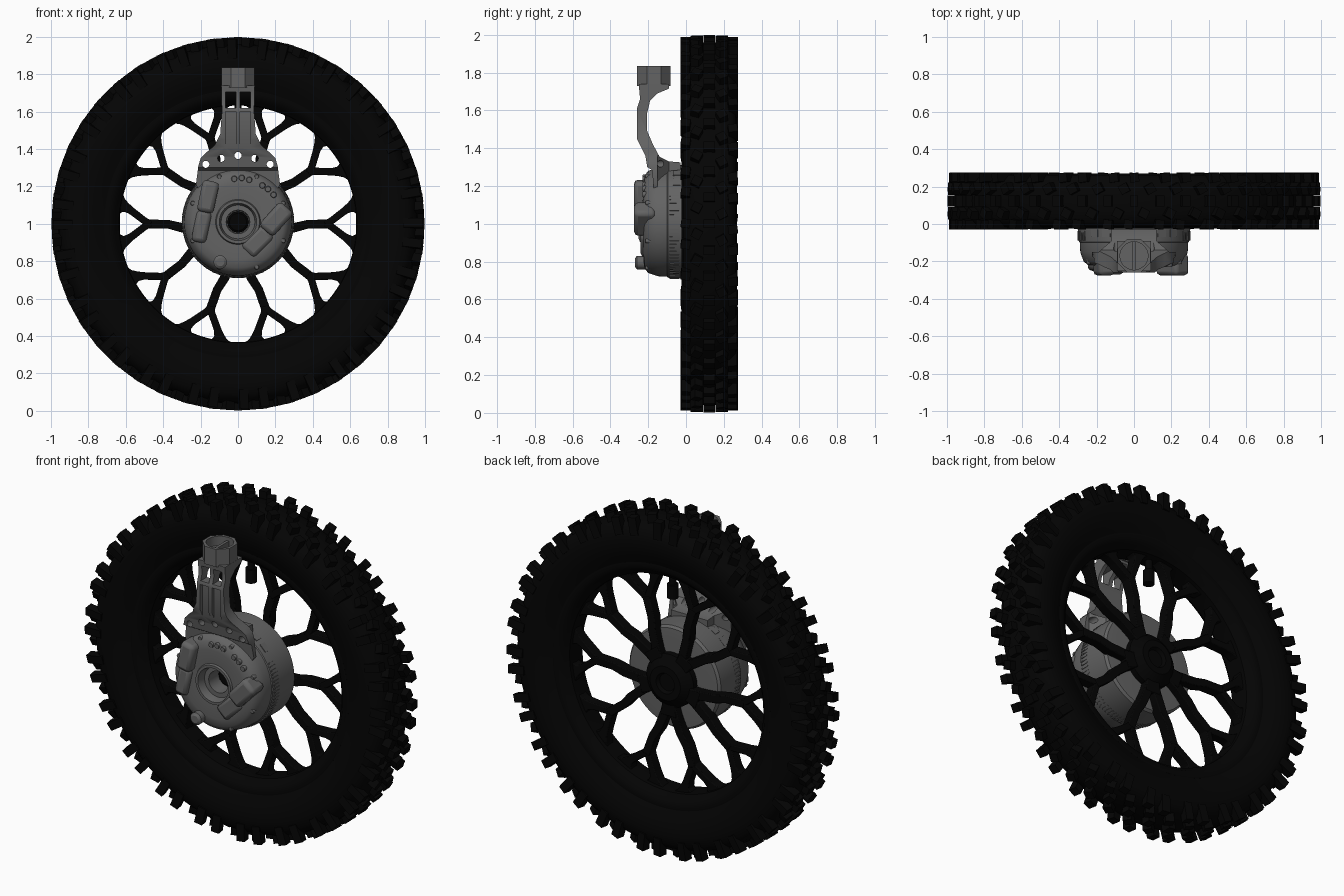
import bpy, bmesh, math
from math import sin, cos, pi, radians
from mathutils import Matrix, Vector

cube = bpy.data.objects.get("Cube")
if cube:
    bpy.data.objects.remove(cube)

def material(name, v, rough):
    m = bpy.data.materials.new(name)
    m.use_nodes = True
    m.diffuse_color = (v, v, v, 1)
    b = m.node_tree.nodes["Principled BSDF"]
    b.inputs["Base Color"].default_value = (v, v, v, 1)
    b.inputs["Roughness"].default_value = rough
    return m

RUBBER = material("black rubber", 0.0013, 0.9)
BLACK = material("black metal", 0.0011, 0.6)
GREY = material("cast grey", 0.125, 0.6)
MID = 0.123          # wheel centre plane in y
AXLE = 1.0           # wheel axle height

def finish(name, bm, mat, angle=35, bevel=0):
    bmesh.ops.remove_doubles(bm, verts=bm.verts, dist=1e-5)
    bmesh.ops.recalc_face_normals(bm, faces=bm.faces)
    me = bpy.data.meshes.new(name)
    bm.to_mesh(me)
    bm.free()
    me.materials.append(mat)
    for p in me.polygons:
        p.use_smooth = True
    me.set_sharp_from_angle(angle=radians(angle))
    ob = bpy.data.objects.new(name, me)
    bpy.context.collection.objects.link(ob)
    if bevel:
        b = ob.modifiers.new("bevel", "BEVEL")
        b.width, b.segments, b.limit_method = bevel, 2, "ANGLE"
    return ob

def revolve(name, prof, mat, segs=96, closed=False, cx=0, cz=AXLE):
    """Turn a (y, radius) profile around an axis parallel to y."""
    bm = bmesh.new()
    rings = [[bm.verts.new((cx + r * cos(2 * pi * i / segs), y, cz + r * sin(2 * pi * i / segs)))
              for i in range(segs)] for y, r in prof]
    pairs = list(zip(rings, rings[1:])) + ([(rings[-1], rings[0])] if closed else [])
    for a, b in pairs:
        for i in range(segs):
            j = (i + 1) % segs
            bm.faces.new((a[i], a[j], b[j], b[i]))
    return finish(name, bm, mat)

def rod(name, cx, cz, r, y0, y1, mat, segs=16, top=0.8):
    return revolve(name, [(y1, 1e-6), (y1, r), (y0 + 0.01, r), (y0, r * top), (y0, 1e-6)],
                   mat, segs, cx=cx, cz=cz)

def prism(name, pts, plane, d0, d1, mat):
    """Extrude a 2D outline lying in the xz, yz or xy plane."""
    place = {"xz": lambda a, b, d: (a, d, b), "yz": lambda a, b, d: (d, a, b),
             "xy": lambda a, b, d: (a, b, d)}[plane]
    bm = bmesh.new()
    f = bm.faces.new([bm.verts.new(place(a, b, d0)) for a, b in pts])
    ext = bmesh.ops.extrude_face_region(bm, geom=[f])
    move = Vector(place(0, 0, d1 - d0))
    bmesh.ops.translate(bm, vec=move, verts=[g for g in ext["geom"] if isinstance(g, bmesh.types.BMVert)])
    return finish(name, bm, mat)

def add_box(bm, size, mat4):
    bmesh.ops.create_cube(bm, size=1, matrix=mat4 @ Matrix.Diagonal((*size, 1)))

def cut(ob, cutter, op="DIFFERENCE"):
    m = ob.modifiers.new("cut", "BOOLEAN")
    m.object, m.operation, m.solver = cutter, op, "EXACT"
    bpy.context.view_layer.update()
    me = bpy.data.meshes.new_from_object(ob.evaluated_get(bpy.context.evaluated_depsgraph_get()))
    ob.modifiers.clear()
    ob.data = me
    me.set_sharp_from_angle(angle=radians(35))
    bpy.data.objects.remove(cutter)

def rect(x0, x1, z0, z1):
    return [(x0, z0), (x1, z0), (x1, z1), (x0, z1)]

def mirrored(half, shift=0):
    return [(y + shift, r) for y, r in half] + [(shift - y, r) for y, r in reversed(half) if y]

# Tyre carcass and rim
revolve("tyre", mirrored([(.095, .69), (.108, .72), (.128, .76), (.143, .81), (.146, .86),
        (.138, .91), (.11, .942), (.06, .957), (0, .962)], MID), RUBBER, 128, True)
revolve("rim", mirrored([(0, .632), (.06, .636), (.08, .655), (.098, .67), (.108, .695), (.106, .715),
        (.08, .715), (0, .70)], MID), BLACK, 128, True)

# Tread blocks: centre, middle and shoulder rows, staggered differently on each side
bm = bmesh.new()
COUNT = 44
rows = [(0, .06, .045, .94, .998, 0, 0, 0)]
for s in (-1, 1):
    p = .12 * s
    rows += [(s * .066, .05, .05, .92, .996, .5 + p, s * 28, 0), (s * .125, .05, .048, .885, .988, p, s * 8, .1)]
for y, w, length, r0, r1, phase, yaw, jitter in rows:
    for i in range(COUNT):
        a = 2 * pi * (i + phase + (jitter if i % 2 else -jitter)) / COUNT
        m = (Matrix.Translation((0, MID + y, AXLE)) @ Matrix.Rotation(a, 4, "Y")
             @ Matrix.Translation((0, 0, (r0 + r1) / 2)) @ Matrix.Rotation(radians(yaw), 4, "Z"))
        add_box(bm, (length, w, r1 - r0), m)
finish("tread_blocks", bm, RUBBER)

# Spokes: five hub arms, each splitting into two forked spokes
def polar(r, deg):
    return Vector((r * cos(radians(deg)), r * sin(radians(deg))))

def strip(bm, pts, widths, y0, y1):
    rows = []
    for i, p in enumerate(pts):
        t = (pts[min(i + 1, len(pts) - 1)] - pts[max(i - 1, 0)]).normalized()
        n = Vector((-t.y, t.x)) * widths[i] / 2
        rows.append([bm.verts.new((q.x, y, AXLE + q.y)) for q, y in
                     ((p + n, y0), (p - n, y0), (p - n, y1), (p + n, y1))])
    for a, b in zip(rows, rows[1:]):
        for k in range(4):
            bm.faces.new((a[k], a[(k + 1) % 4], b[(k + 1) % 4], b[k]))
    bm.faces.new(rows[0])
    bm.faces.new(rows[-1][::-1])

bm = bmesh.new()
for k in range(5):
    mid = 270 + 72 * k
    strip(bm, [polar(.05, mid), polar(.12, mid), polar(.2, mid)], [.07, .085, .10], MID - .02, MID + .042)
    for s in (-1, 1):
        at = lambda r, d: polar(r, mid + s * d)
        strip(bm, [at(.10, 5), at(.19, 9), at(.30, 14), at(.37, 17.5), at(.49, 18)],
              [.05, .054, .05, .046, .048], MID - .021, MID + .04)
        for e in (-1, 1):
            strip(bm, [at(.465, 18), at(.50, 18 + e * 1.8), at(.575, 18 + e * 7.0), at(.605, 18 + e * 8.4),
                       at(.625, 18 + e * 8.8), at(.645, 18 + e * 9)], [.03, .038, .04, .052, .08, .14],
                  MID - .023, MID + .038)
finish("spokes", bm, BLACK, bevel=.005)

# Wheel hub and valve stem
revolve("wheel_hub", [(.06, 1e-6), (.06, .16), (.15, .155), (.168, .135), (.195, .10), (.195, .06),
        (.175, .05), (.175, 1e-6)], BLACK, 40, cz=1.005)
bm = bmesh.new()
for r, z0, z1 in ((.02, 1.54, 1.64), (.032, 1.49, 1.57)):
    bmesh.ops.create_cone(bm, cap_ends=True, segments=16, radius1=r, radius2=r, depth=z1 - z0,
                          matrix=Matrix.Translation((0, MID, (z0 + z1) / 2)))
finish("valve_stem", bm, BLACK)

# Motor drum with a stepped, recessed centre
CZ = 1.01
revolve("motor_drum", [(-.08, 1e-6), (-.08, .06), (-.185, .063), (-.185, .09), (-.222, .096), (-.234, .10),
        (-.234, .115), (-.222, .12), (-.226, .20), (-.22, .245), (-.2, .27), (-.15, .287), (-.10, .29),
        (-.095, .295), (-.03, .30), (.10, .30), (.114, .288), (.118, .24), (.118, 1e-6)], GREY, cz=CZ)
rod("axle_core", 0, CZ, .058, -.11, -.07, BLACK, 12)

# Cooling ribs round the lower drum and lugs over the top
bm = bmesh.new()
ribs = [(d, .007, .05, -.062) for d in range(152, 390, 4)] + [(d, .05, .04, -.05) for d in range(45, 140, 15)]
for d, w, depth, y in ribs:
    m = Matrix.Translation((0, y, CZ)) @ Matrix.Rotation(radians(90 - d), 4, "Y") @ Matrix.Translation((0, 0, .291))
    add_box(bm, (w, depth, .02), m)
finish("drum_ribs", bm, GREY)

# Raised housings on the front cover: x, z, width, length, tilt, front y
for name, x, z, w, length, tilt, y in (
        ("upper_left_cover", -.16, 1.145, .09, .17, 12, -.275), ("lower_left_cover", -.195, .985, .08, .17, 12, -.25),
        ("upper_right_cover", .205, 1.025, .10, .17, 42, -.275), ("lower_right_cover", .105, .905, .10, .16, 45, -.24)):
    bm = bmesh.new()
    add_box(bm, (w, -.16 - y, length), Matrix.Translation((x, (y - .16) / 2, z)) @ Matrix.Rotation(radians(tilt), 4, "Y"))
    finish(name, bm, GREY, bevel=.022)
rod("lower_boss", -.095, .795, .036, -.27, -.15, GREY, 20, .6)

# Small bolts on the cover
for i, (x, z) in enumerate([(-.02, 1.24), (.02, 1.245), (.06, 1.235), (.13, 1.205), (.16, 1.185), (.19, 1.155)]):
    rod(f"cover_bolt_{i + 1}", x, z, .017, -.23, -.19, GREY)
for i in range(8):
    p = polar(.262, 22.5 + 45 * i)
    rod(f"edge_bolt_{i + 1}", p.x, CZ + p.y, .013, -.215, -.17, GREY, 10)

# Fork arm: side profile trimmed by the front outline, narrowed at the rear
side = [(-.25, 1.74), (-.243, 1.66), (-.26, 1.61), (-.26, 1.45), (-.215, 1.36), (-.205, 1.30), (-.18, 1.285),
        (-.17, 1.18), (-.03, 1.18), (-.03, 1.325), (-.09, 1.33), (-.14, 1.355), (-.175, 1.42), (-.205, 1.49),
        (-.207, 1.58), (-.19, 1.65), (-.15, 1.69), (-.09, 1.715), (-.09, 1.74)]
arm = prism("fork_arm", side, "yz", -.3, .3, GREY)
half = [(.20, 1.16), (.225, 1.21), (.212, 1.31), (.20, 1.35), (.165, 1.385), (.125, 1.42), (.095, 1.48),
        (.086, 1.60), (.09, 1.75)]
cut(arm, prism("trim", half + [(-x, z) for x, z in reversed(half)], "xz", -.4, .1, GREY), "INTERSECT")
for s in (-1, 1):
    wedge = [(s * .3, -.15), (s * .19, -.15), (s * .12, -.09), (s * .12, .1), (s * .3, .1)]
    cut(arm, prism("rear_relief", wedge, "xy", 1.0, 1.5, GREY))
    x0, x1 = sorted((s * .012, s * .066))
    cut(arm, prism("slot", rect(x0, x1, 1.62, 1.705), "xz", -.4, .1, GREY))
    cut(arm, prism("groove", rect(x0, x1, 1.40, 1.60), "xz", -.4, -.24, GREY))
for x, z in ((-.172, 1.318), (-.09, 1.35), (0, 1.365), (.09, 1.35), (.172, 1.318)):
    cut(arm, rod("hole", x, z, .019, -.4, .1, GREY, top=1))

# Octagonal clamp with a round socket and centre web
ring = lambda r, n: [(r * cos(2 * pi * (i + .5) / n), -.17 + r * sin(2 * pi * (i + .5) / n)) for i in range(n)]
clamp = prism("clamp", ring(.0965, 8), "xy", 1.73, 1.835, GREY)
cut(clamp, prism("socket", ring(.075, 32), "xy", 1.78, 1.9, GREY))
prism("clamp_web", rect(-.008, .008, -.245, -.095), "xy", 1.76, 1.815, GREY)
